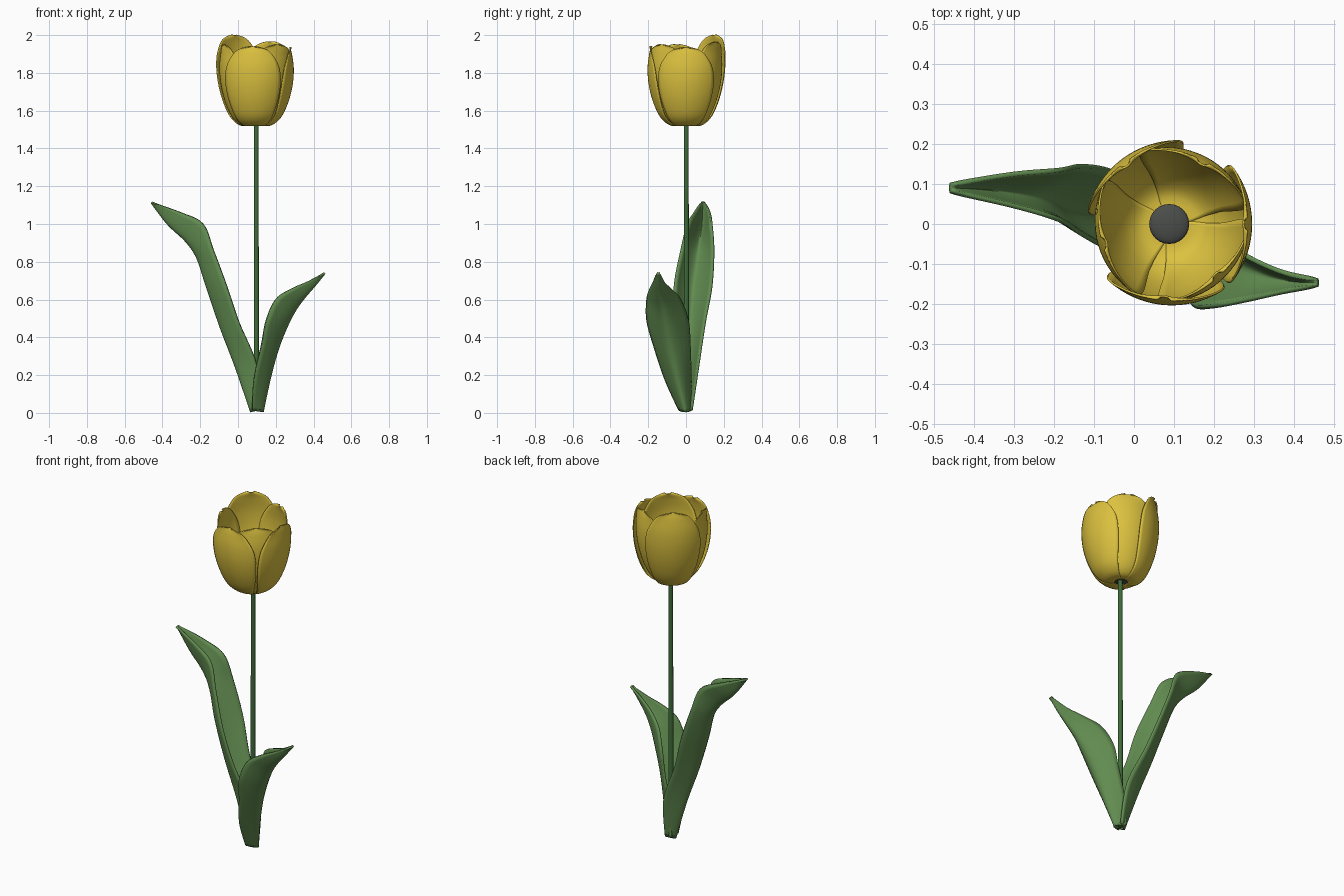
import bpy, bmesh, math

if "Cube" in bpy.data.objects:
    bpy.data.objects.remove(bpy.data.objects["Cube"])

CX = 0.092  # flower and stem axis


def material(name, rgb):
    m = bpy.data.materials.new(name)
    m.diffuse_color = (*rgb, 1)
    m.use_nodes = True
    m.node_tree.nodes["Principled BSDF"].inputs["Base Color"].default_value = m.diffuse_color
    return m


YELLOW = material("petal_yellow", (0.72, 0.54, 0.05))
GREEN = material("leaf_green", (0.12, 0.26, 0.08))
STEM = material("stem_green", (0.05, 0.15, 0.04))


def spline(pts, t):
    """Smooth interpolation through a list of tuples, t from 0 to 1."""
    n = len(pts) - 1
    i = min(int(t * n), n - 1)
    f = t * n - i
    p0, p1, p2, p3 = (pts[max(0, min(n, i + k))] for k in (-1, 0, 1, 2))
    return [0.5 * (2 * b + (c - a) * f + (2 * a - 5 * b + 4 * c - d) * f ** 2
                   + (3 * b - a - 3 * c + d) * f ** 3)
            for a, b, c, d in zip(p0, p1, p2, p3)]


def finish(name, bm, mat):
    bmesh.ops.recalc_face_normals(bm, faces=bm.faces)
    me = bpy.data.meshes.new(name)
    bm.to_mesh(me)
    bm.free()
    ob = bpy.data.objects.new(name, me)
    bpy.context.collection.objects.link(ob)
    me.materials.append(mat)
    for p in me.polygons:
        p.use_smooth = True
    bpy.context.view_layer.objects.active = ob
    return ob


def sheet(name, point, nu, nt, thickness, mat):
    """Thin smooth surface from point(u in -1..1, t in 0..1)."""
    bm = bmesh.new()
    rows = [[bm.verts.new(point(2 * i / nu - 1, j / nt)) for i in range(nu + 1)]
            for j in range(nt + 1)]
    for a, b in zip(rows, rows[1:]):
        for i in range(nu):
            bm.faces.new((a[i], a[i + 1], b[i + 1], b[i]))
    mod = finish(name, bm, mat).modifiers.new("thickness", "SOLIDIFY")
    mod.thickness, mod.offset = thickness, 0


# Petals: (radius, height fraction, half angle in degrees) from base to tip
PETAL = [(.035, 0, 52), (.085, .015, 45), (.132, .12, 44), (.17, .32, 46),
         (.192, .54, 46), (.197, .74, 42), (.189, .9, 31), (.182, .97, 20), (.178, 1, 5)]


def petal(name, azimuth, top, offset, wide):
    def point(u, t):
        r, h, half = spline(PETAL, t)
        a = math.radians(azimuth + u * half * wide)
        r += offset * min(1, 4 * t) + 0.012 * t * (u * u - 0.3)
        return (CX + r * math.cos(a), r * math.sin(a), 1.52 + h * (top - 1.52))
    sheet(name, point, 16, 32, 0.005, YELLOW)


for i, (az, top) in enumerate([(127, 2.0), (0, 1.935), (-95, 1.94)]):
    petal(f"outer_petal_{i + 1}", az, top, 0.006, 1.0)
for i, (az, top) in enumerate([(63, 1.965), (-48, 1.95), (196, 1.95)]):
    petal(f"inner_petal_{i + 1}", az, top, -0.008, 1.12)

# Leaves: (keel x, keel z, rim x, rim z, y low, y high) from base to tip
LEFT = [(.07, .005, .115, .015, -.03, .03), (-.01, .24, .1, .25, -.035, .065),
        (-.09, .45, .005, .48, -.055, .1), (-.165, .67, -.06, .67, -.06, .135),
        (-.215, .82, -.13, .86, -.025, .145), (-.275, .91, -.185, 1.0, .01, .135),
        (-.37, 1.0, -.3, 1.06, .045, .125), (-.458, 1.115, -.458, 1.115, .08, .1)]
RIGHT = [(.13, .005, .075, .015, -.035, .03), (.165, .17, .085, .18, -.11, .025),
         (.205, .32, .125, .36, -.17, .02), (.25, .44, .15, .49, -.205, .01),
         (.3, .54, .2, .6, -.205, -.03), (.35, .61, .28, .655, -.19, -.08),
         (.41, .68, .37, .695, -.17, -.12), (.458, .74, .458, .74, -.155, -.138)]


def leaf(name, stations):
    def point(u, t):
        kx, kz, rx, rz, y0, y1 = spline(stations, t)
        f = abs(u) ** 1.6
        return (kx + (rx - kx) * f, y0 + (y1 - y0) * (u + 1) / 2, kz + (rz - kz) * f)
    sheet(name, point, 14, 42, 0.012, GREEN)


leaf("left_leaf", LEFT)
leaf("right_leaf", RIGHT)

# Stem
bm = bmesh.new()
bmesh.ops.create_cone(bm, cap_ends=True, segments=16, radius1=0.014, radius2=0.012, depth=1.52)
bmesh.ops.translate(bm, verts=bm.verts, vec=(CX + 0.005, 0.002, 0.77))
finish("stem", bm, STEM).select_set(True)
bpy.ops.object.shade_smooth_by_angle()

# Flower heart at the bottom of the cup
bm = bmesh.new()
bmesh.ops.create_uvsphere(bm, u_segments=24, v_segments=12, radius=0.05)
bmesh.ops.scale(bm, verts=bm.verts, vec=(1, 1, 0.3))
bmesh.ops.translate(bm, verts=bm.verts, vec=(CX - 0.004, 0, 1.538))
finish("flower_heart", bm, material("heart_dark", (0.07, 0.075, 0.07)))
